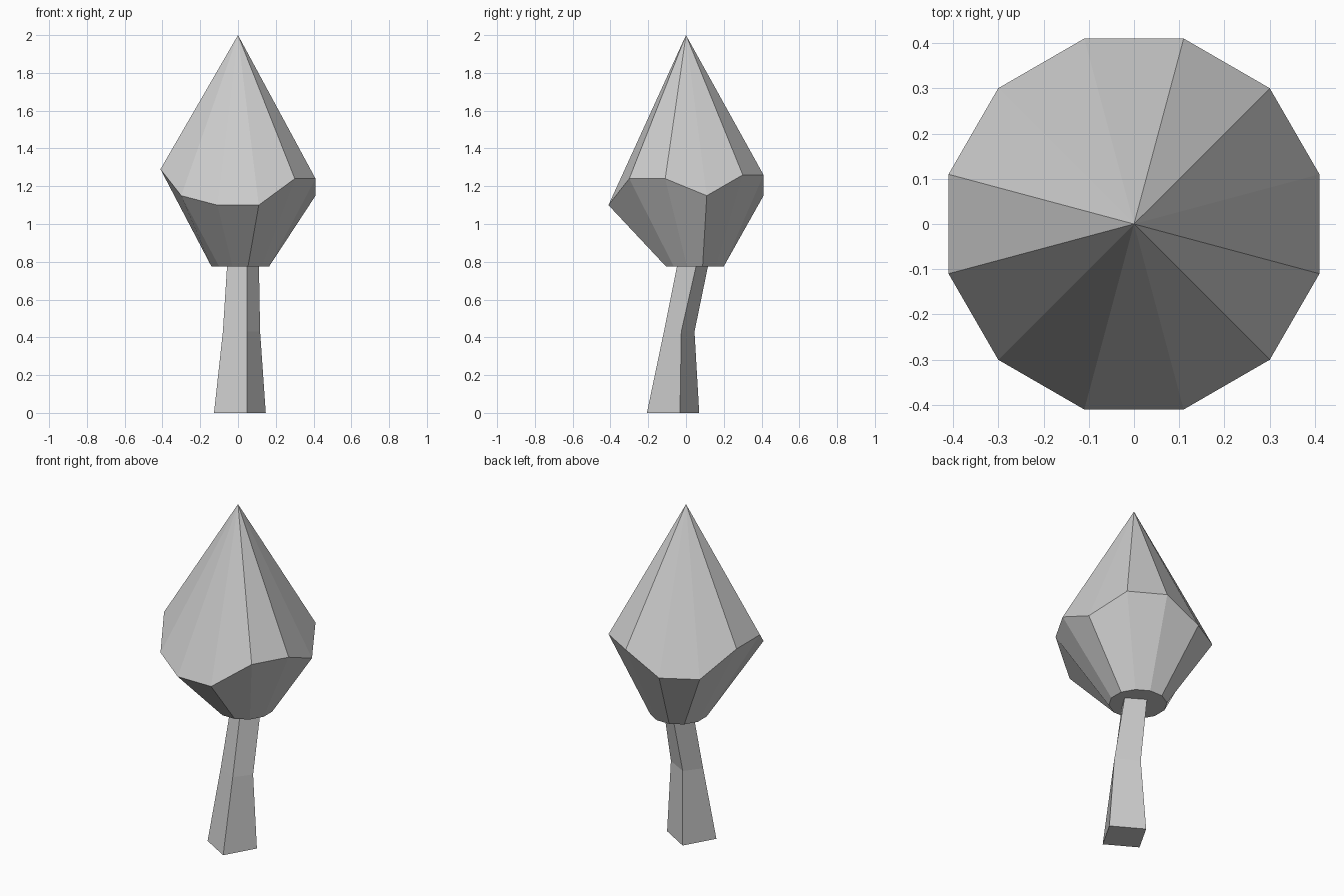
import bpy
from math import cos, sin, radians

cube = bpy.data.objects.get("Cube")
if cube:
    bpy.data.objects.remove(cube, do_unlink=True)

# Single plain grey colour
grey = bpy.data.materials.new("plain_grey")
grey.use_nodes = True
colour = (0.6, 0.6, 0.6, 1)
grey.diffuse_color = colour
grey.node_tree.nodes["Principled BSDF"].inputs["Base Color"].default_value = colour


def loft(name, rings, apex=None):
    """Join equal rings from bottom to top, closed by a cap or an apex."""
    n = len(rings[0])
    verts = [p for ring in rings for p in ring]
    faces = [tuple(reversed(range(n)))]
    for k in range(len(rings) - 1):
        a, b = k * n, (k + 1) * n
        for i in range(n):
            j = (i + 1) % n
            faces.append((a + i, a + j, b + j, b + i))
    top = (len(rings) - 1) * n
    if apex:
        verts.append(apex)
        faces += [(top + i, top + (i + 1) % n, len(verts) - 1) for i in range(n)]
    else:
        faces.append(tuple(range(top, top + n)))
    mesh = bpy.data.meshes.new(name)
    mesh.from_pydata(verts, [], faces)
    mesh.materials.append(grey)
    obj = bpy.data.objects.new(name, mesh)
    bpy.context.collection.objects.link(obj)
    return obj


def ring(radius, heights, cx=0, cy=0):
    """Twelve-sided ring with its own height at every corner."""
    angles = [radians(15 + 30 * i) for i in range(12)]
    return [(cx + radius * cos(a), cy + radius * sin(a), z)
            for a, z in zip(angles, heights)]


def corners(front, right, back_y, left_x, z):
    """Four trunk corners, the last coordinates completing the parallelogram."""
    left = (left_x, back_y + front[1] - right[1], z)
    back = (right[0] + left_x - front[0], back_y, z)
    return [(*front, z), (*right, z), back, left]


# Crown: uneven rim, small flat underside, pointed top
rim = [1.15, 1.26, 1.26, 1.15, 1.15, 1.29, 1.29, 1.15, 1.10, 1.10, 1.24, 1.24]
loft("tree_crown", [ring(0.158, [0.775] * 12, 0.012, 0.047), ring(0.425, rim)],
     apex=(0, 0, 2))

# Trunk: square, tapering and bent
loft("tree_trunk", [
    corners((0.047, -0.207), (0.147, -0.032), 0.07, -0.127, 0),
    corners((0.047, -0.117), (0.117, -0.025), 0.045, -0.08, 0.43),
    corners((0.047, -0.048), (0.111, 0.053), 0.116, -0.058, 0.775),
])
